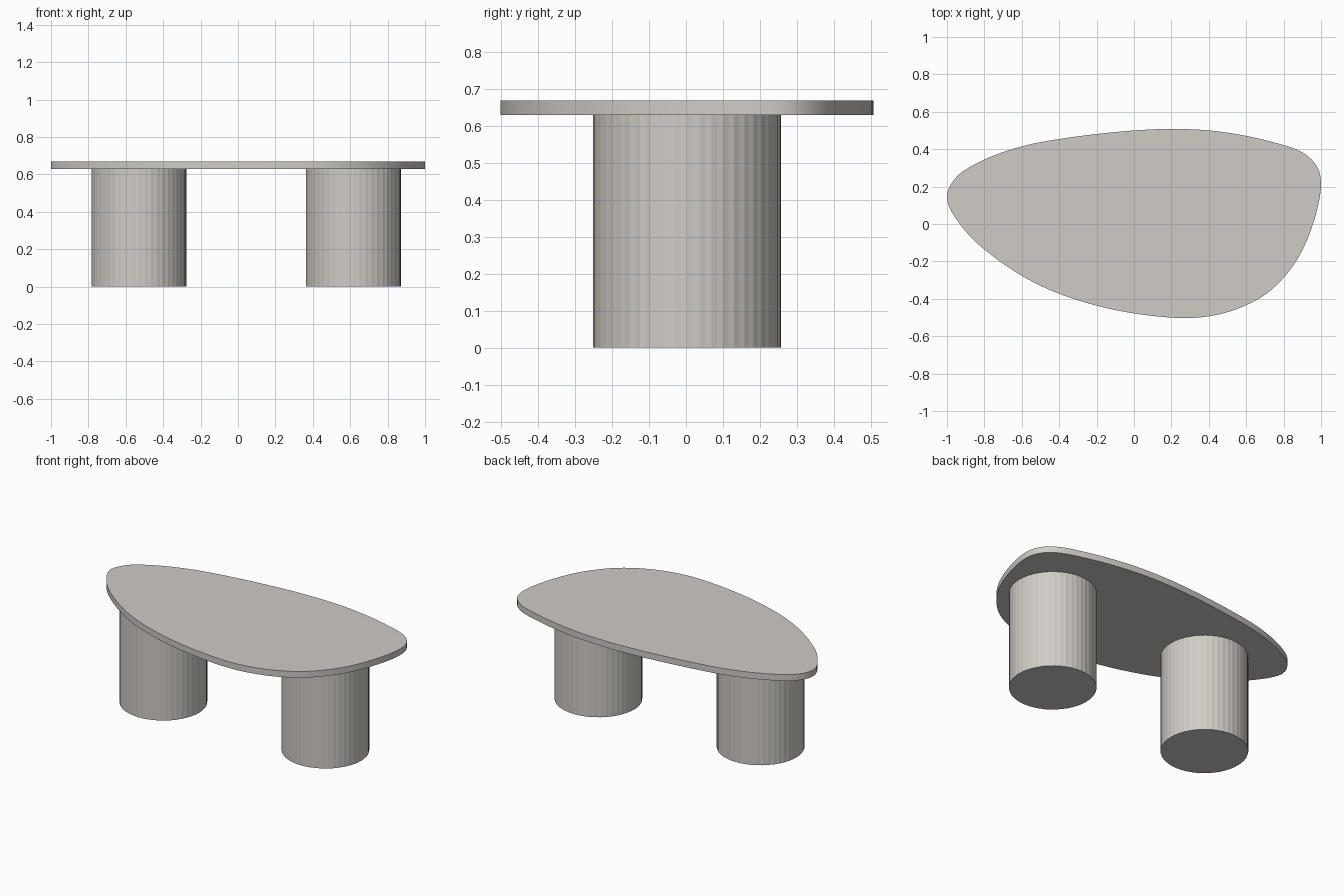
import bpy, bmesh, math
from mathutils import Vector

if "Cube" in bpy.data.objects:
    bpy.data.objects.remove(bpy.data.objects["Cube"])

stone = bpy.data.materials.new("warm_grey")
stone.diffuse_color = (0.63, 0.60, 0.56, 1)
stone.use_nodes = True
stone.node_tree.nodes["Principled BSDF"].inputs["Base Color"].default_value = stone.diffuse_color


def prism(name, outline, z0, z1, smooth):
    """Extrude a closed counter-clockwise outline from z0 to z1."""
    bm = bmesh.new()
    base = bm.faces.new([bm.verts.new((x, y, z0)) for x, y in outline])
    ext = bmesh.ops.extrude_face_region(bm, geom=[base], use_keep_orig=True)
    for v in ext["geom"]:
        if isinstance(v, bmesh.types.BMVert):
            v.co.z = z1
    bmesh.ops.recalc_face_normals(bm, faces=bm.faces)
    me = bpy.data.meshes.new(name)
    bm.to_mesh(me)
    bm.free()
    me.materials.append(stone)
    ob = bpy.data.objects.new(name, me)
    bpy.context.collection.objects.link(ob)
    if smooth:
        bpy.ops.object.select_all(action='DESELECT')
        ob.select_set(True)
        bpy.context.view_layer.objects.active = ob
        bpy.ops.object.shade_smooth_by_angle(angle=math.radians(30))
    return ob


def smooth_loop(pts, steps):
    """Closed centripetal Catmull-Rom curve through the points."""
    p = [Vector(q) for q in pts]
    n, out = len(p), []
    for i in range(n):
        a, b, c, d = (p[(i + k) % n] for k in (-1, 0, 1, 2))
        t1 = (b - a).length ** 0.5
        t2 = t1 + (c - b).length ** 0.5
        t3 = t2 + (d - c).length ** 0.5
        for s in range(steps):
            t = t1 + (t2 - t1) * s / steps
            a1 = a.lerp(b, t / t1)
            a2 = b.lerp(c, (t - t1) / (t2 - t1))
            a3 = c.lerp(d, (t - t2) / (t3 - t2))
            b1 = a1.lerp(a2, t / t2)
            b2 = a2.lerp(a3, (t - t1) / (t3 - t1))
            out.append(b1.lerp(b2, (t - t1) / (t2 - t1)))
    return out


# Pebble-shaped table top
edge = [(-1, 0.136), (-0.904, -0.035), (-0.717, -0.2), (-0.5, -0.33),
        (-0.26, -0.42), (0, -0.478), (0.267, -0.503), (0.42, -0.49),
        (0.575, -0.445), (0.727, -0.358), (0.866, -0.2), (0.957, 0),
        (1, 0.21), (0.98, 0.305), (0.904, 0.38), (0.727, 0.442),
        (0.46, 0.494), (0.24, 0.508), (0, 0.5), (-0.34, 0.463),
        (-0.6, 0.415), (-0.82, 0.335), (-0.957, 0.243)]
prism("table_top", smooth_loop(edge, 6), 0.63, 0.67, True)

# Two drum legs with fine vertical ribs
RIBS = 48
for name, cx in (("left_leg", -0.53), ("right_leg", 0.617)):
    ring = []
    for i in range(RIBS * 2):
        a = math.pi * i / RIBS
        r = 0.2545 if i % 2 == 0 else 0.253
        ring.append((cx + r * math.cos(a), 0.003 + r * math.sin(a)))
    prism(name, ring, 0, 0.63, False)
